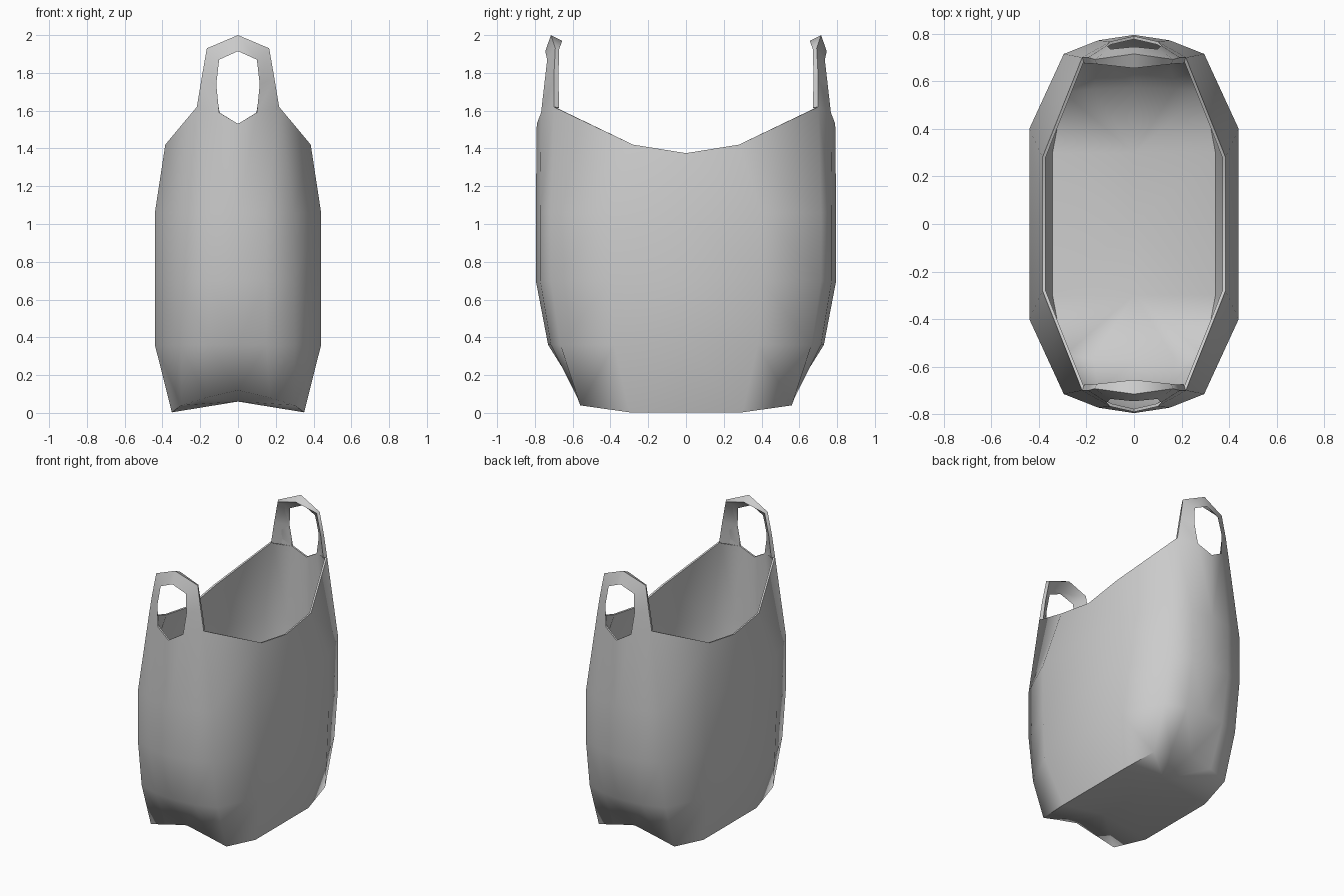
import bpy, bmesh, math

if "Cube" in bpy.data.objects:
    bpy.data.objects.remove(bpy.data.objects["Cube"])

bm = bmesh.new()


def row(points):
    return [bm.verts.new(p) for p in points]


def bridge(a, b):
    # skin quads between two parallel strips of vertices
    for i in range(len(a) - 1):
        bm.faces.new((a[i], b[i], b[i + 1], a[i + 1]))


# Quarter of the bag wall, bottom to rim; each row runs from end to side
Z = lambda pts, z: [(x, y, z) for x, y in pts]
wide = [(0, .795), (.15, .772), (.295, .715), (.44, .40), (.44, 0)]
low = [(0, .73), (.15, .715), (.30, .665), (.44, .38), (.44, 0)]
base = row([(0, .58, .12), (.17, .575, .08), (.30, .56, .04), (.35, .30, .003), (.35, 0, .003)])
rim = row([(0, .79, 1.53), (.10, .767, 1.59), (.218, .70, 1.62), (.385, .28, 1.42), (.385, 0, 1.375)])
rows = [base, row(Z(low, .36)), row(Z(wide, .70)), row(Z(wide, 1.06)), rim]
for a, b in zip(rows, rows[1:]):
    bridge(a, b)

# Floor, raised along the centre line
f0, f1 = row([(0, 0, .06), (0, .30, .06)])
for i in range(3):
    bm.faces.new((base[i], base[i + 1], f1))
bm.faces.new((base[3], base[4], f0, f1))

# Half of a handle loop: front band, inward lip and back
hole = [rim[1]] + row([(.115, .75, 1.74), (.10, .735, 1.87), (0, .745, 1.915)])
outer = [rim[2]] + row([(.193, .70, 1.77), (.165, .692, 1.93), (0, .715, 2.0)])
lip = row([(.208, .672, 1.615), (.185, .675, 1.77), (.155, .672, 1.925), (0, .655, 1.97)])
for a, b in ((hole, outer), (outer, lip), (lip, hole)):
    for i in range(3):
        bm.faces.new((a[i], a[i + 1], b[i + 1], b[i]))

me = bpy.data.meshes.new("carrier_bag")
bm.to_mesh(me)
bm.free()
bag = bpy.data.objects.new("carrier_bag", me)
bpy.context.collection.objects.link(bag)

# Mirror to all four quarters and give the sheet thickness
mir = bag.modifiers.new("mirror", 'MIRROR')
mir.use_axis = (True, True, False)
mir.merge_threshold = .001
sol = bag.modifiers.new("thickness", 'SOLIDIFY')
sol.thickness = .013
sol.offset = -1

bpy.context.view_layer.objects.active = bag
bag.select_set(True)
bpy.ops.object.convert(target='MESH')
bpy.ops.object.shade_smooth_by_angle(angle=math.radians(60))
